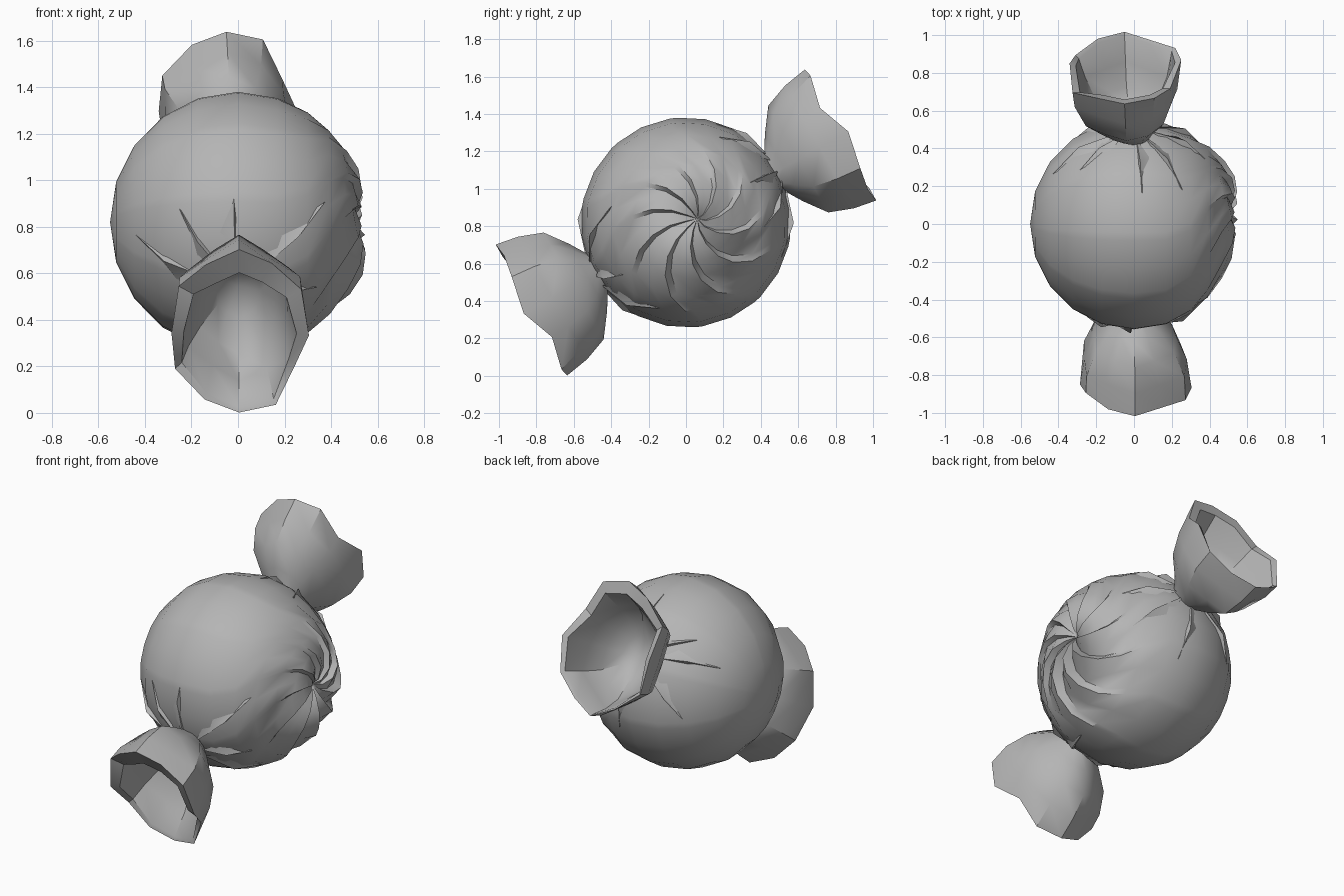
import bpy, bmesh, math, random
from mathutils import Vector

if "Cube" in bpy.data.objects:
    bpy.data.objects.remove(bpy.data.objects["Cube"])

random.seed(4)
C = Vector((0, 0, 0.82))          # centre of the sweet
R = 0.558

wrapper = bpy.data.materials.new("wrapper_grey")
wrapper.diffuse_color = (0.46, 0.46, 0.46, 1)
wrapper.use_nodes = True
wrapper.node_tree.nodes["Principled BSDF"].inputs["Base Color"].default_value = wrapper.diffuse_color


def finish(name, bm, angle=30):
    bmesh.ops.recalc_face_normals(bm, faces=bm.faces)
    me = bpy.data.meshes.new(name)
    bm.to_mesh(me)
    bm.free()
    me.materials.append(wrapper)
    ob = bpy.data.objects.new(name, me)
    bpy.context.collection.objects.link(ob)
    bpy.ops.object.select_all(action='DESELECT')
    ob.select_set(True)
    bpy.context.view_layer.objects.active = ob
    bpy.ops.object.shade_smooth_by_angle(angle=math.radians(angle))
    return ob


def loft(bm, rings):
    """Bridge closed vertex rings; a ring of one vertex makes a fan."""
    vs = [[bm.verts.new(p) for p in r] for r in rings]
    for a, b in zip(vs, vs[1:]):
        n = max(len(a), len(b))
        for j in range(n):
            k = (j + 1) % n
            if len(a) == 1:
                bm.faces.new((a[0], b[j], b[k]))
            elif len(b) == 1:
                bm.faces.new((a[j], b[0], a[k]))
            else:
                bm.faces.new((a[j], b[j], b[k], a[k]))


# Ball, poles on the x axis, spiral pleats gathered round the +x pole
PLEATS = 10
slots = (0, 0.45, 0.88)
strength = [random.uniform(0.5, 1.3) for _ in range(PLEATS)]
reach = [random.uniform(38, 66) for _ in range(PLEATS)]
rings = [[C + Vector((0.47, 0.06, 0.02))]]
for t in (6, 14, 23, 33, 45, 57, 72, 90, 108, 126, 144, 162):
    ring = []
    for j in range(PLEATS * 3):
        p, s = divmod(j, 3)
        phi = 2 * math.pi * (p + slots[s]) / PLEATS + 1.1 * min(t, 62) / 62
        amp = 0.11 * strength[p] * min(1, t / 18) * max(0, 1 - t / reach[p])
        r = R + 0.004 - 0.07 * max(0, 1 - t / 18) + amp * (slots[s] - 0.5)
        a = math.radians(t)
        ring.append(C + r * Vector((0.98 * math.cos(a), math.sin(a) * math.cos(phi),
                                    math.sin(a) * math.sin(phi)))
                    + Vector((0, 0.06, 0.01)) * max(0, 1 - t / 50))
    rings.append(ring)
rings.append([C + Vector((-0.55, 0, 0))])
bm = bmesh.new()
loft(bm, rings)
finish("wrapped_ball", bm, 35)

RIM = (1.0, 0.94, 1.03, 1.0, 0.93, 1.05, 1.02, 0.99, 1.06, 0.97, 1.0, 0.94)
DEPTH = (-0.01, -0.02, 0.0, 0.04, -0.03, 0.01, 0.0, 0.0, -0.04, 0.02, -0.04, -0.01)
# distance from centre, half width in x, half height, rim wobble, lip inset
PROFILE = ((0.46, 0.10, 0.11, 0, 0), (0.535, 0.085, 0.10, 0, 0), (0.60, 0.15, 0.20, 0.6, 0),
           (0.69, 0.23, 0.315, 0.8, 0), (0.82, 0.285, 0.36, 0.9, 0),
           (0.955, 0.30, 0.395, 1, 0), (0.94, 0.298, 0.392, 1, 0.12),
           (0.80, 0.25, 0.325, 0.9, 0.08), (0.69, 0.19, 0.255, 0.8, 0.05),
           (0.60, 0.10, 0.13, 0.5, 0.01))


def twist(side, sign, shift, lip_top):
    axis = Vector((0, -0.872, -0.489)) * sign
    up = Vector((0, -0.489, 0.872)) * sign
    X = Vector((1, 0, 0))

    # Flared open end with a lip that turns in most at the top
    rings = []
    for d, w, h, k, lip in PROFILE:
        ring = []
        for j in range(12):
            a = 2 * math.pi * j / 12
            f = 1 + (RIM[j] - 1) * k
            f += 0.04 * k * (-1) ** j if d < 0.9 else 0
            f -= lip * lip_top / h * (0.56 + 0.44 * sign * math.cos(a))
            dd = d + DEPTH[j] * (k if d > 0.9 else 0)
            ring.append(C + axis * dd + X * (math.sin(a) * w * f + shift * k)
                        + up * (math.cos(a) * h * f))
        rings.append(ring)
    rings.append([C + axis * 0.56])
    bm = bmesh.new()
    loft(bm, rings)
    finish(side + "_twist_end", bm, 35)

    # Creases fanning out over the ball from the knot
    bm = bmesh.new()
    for j in range(8):
        a = 2 * math.pi * (j + random.uniform(-0.3, 0.3)) / 8
        far = random.uniform(0.65, 1.05)

        def on_ball(theta, alpha, r):
            return bm.verts.new(C + r * (axis * math.cos(theta) + math.sin(theta)
                                * (X * math.sin(alpha) + up * math.cos(alpha))))
        base = on_ball(0.14, a, R + 0.012)
        tip = on_ball(far, a + 0.05, R - 0.004)
        crest = on_ball(far * 0.6, a + 0.03, R + 0.022)
        left = on_ball(far * 0.5, a - 0.24, R - 0.006)
        right = on_ball(far * 0.6, a + 0.08, R - 0.02)
        for f in ((base, crest, left), (left, crest, tip),
                  (base, right, crest), (crest, right, tip)):
            bm.faces.new(f)
    finish(side + "_knot_creases", bm, 45)


twist("front", 1, 0.005, 1.0)
twist("back", -1, -0.05, 0.6)
